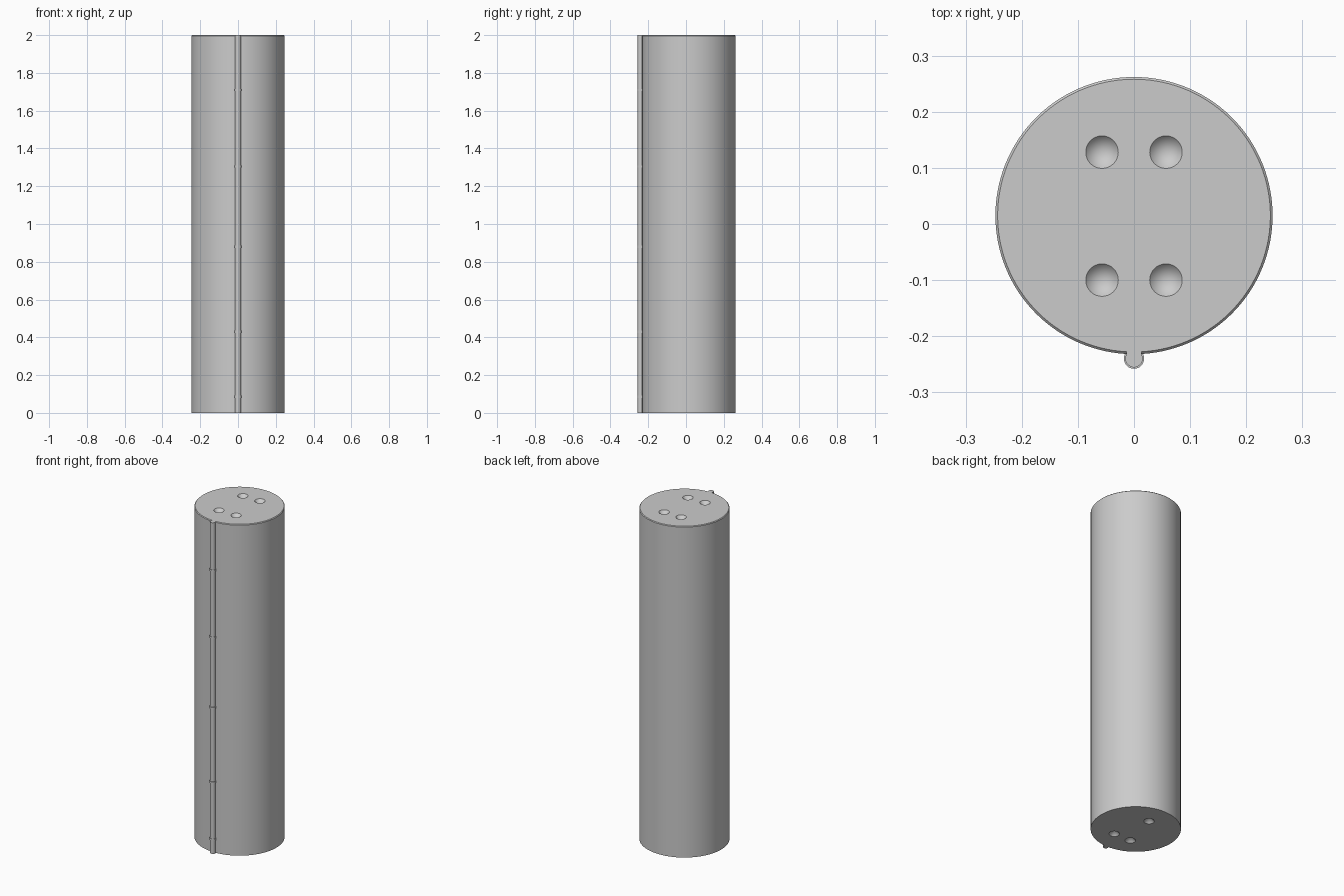
import bpy, bmesh, math
from mathutils import Matrix

cube = bpy.data.objects.get("Cube")
if cube:
    bpy.data.objects.remove(cube, do_unlink=True)

HEIGHT = 2.0
BODY_R, BODY_Y = 0.247, 0.015
TUBE_R, TUBE_Y = 0.0155, -0.24
CLIP_R = 0.018
BEVEL = 0.004

grey = bpy.data.materials.new("plain grey")
grey.use_nodes = True
color = (0.6, 0.6, 0.6, 1)
grey.diffuse_color = color
grey.node_tree.nodes["Principled BSDF"].inputs["Base Color"].default_value = color


def make_object(name, bm):
    bmesh.ops.recalc_face_normals(bm, faces=bm.faces)
    mesh = bpy.data.meshes.new(name)
    bm.to_mesh(mesh)
    bm.free()
    mesh.materials.append(grey)
    obj = bpy.data.objects.new(name, mesh)
    bpy.context.collection.objects.link(obj)
    return obj


def smooth(obj):
    bpy.ops.object.select_all(action="DESELECT")
    obj.select_set(True)
    bpy.context.view_layer.objects.active = obj
    bpy.ops.object.shade_smooth_by_angle(angle=math.radians(30))


def outline(body_r):
    """Round body with a small round rib joined to its front."""
    gap = 0.013 / body_r
    start = -math.pi / 2 + gap
    points = []
    for i in range(121):
        a = start + (2 * math.pi - 2 * gap) * i / 120
        points.append((body_r * math.cos(a), BODY_Y + body_r * math.sin(a)))
    for i in range(25):
        a = math.radians(155 + 230 * i / 24)
        points.append((TUBE_R * math.cos(a), TUBE_Y + TUBE_R * math.sin(a)))
    return points


# Column with its front rib, bevelled at the top rim
bm = bmesh.new()
rings = []
for body_r, z in ((BODY_R, 0), (BODY_R, HEIGHT - BEVEL), (BODY_R - BEVEL, HEIGHT)):
    rings.append([bm.verts.new((x, y, z)) for x, y in outline(body_r)])
for low, high in zip(rings, rings[1:]):
    for i in range(len(low)):
        j = (i + 1) % len(low)
        bm.faces.new((low[i], low[j], high[j], high[i]))
bm.faces.new(rings[0][::-1])
bm.faces.new(rings[-1])
column = make_object("column", bm)

# Conical holes: four in the top, three in the bottom
HOLE_R, HOLE_DEPTH, EXTRA = 0.029, 0.035, 0.005
top_holes = [(x, y) for x in (-0.057, 0.057) for y in (-0.1, 0.128)]
bottom_holes = [(0, 0.128), (-0.057, -0.1), (0.057, -0.1)]
bm = bmesh.new()
length = HOLE_DEPTH + EXTRA
for holes, z, side in ((top_holes, HEIGHT, 1), (bottom_holes, 0, -1)):
    for x, y in holes:
        center = Matrix.Translation((x, y, z + side * (EXTRA - length / 2)))
        if side > 0:
            center = center @ Matrix.Rotation(math.pi, 4, "X")
        bmesh.ops.create_cone(bm, cap_ends=True, segments=32, depth=length,
                              radius1=HOLE_R * length / HOLE_DEPTH, radius2=0,
                              matrix=center)
cutter = make_object("hole_cutter", bm)
cutter.hide_render = True
cut = column.modifiers.new("holes", "BOOLEAN")
cut.operation = "DIFFERENCE"
cut.solver = "EXACT"
cut.object = cutter
bpy.context.view_layer.objects.active = column
bpy.ops.object.modifier_apply(modifier=cut.name)
bpy.data.objects.remove(cutter, do_unlink=True)
smooth(column)

# Thin clips around the rib
for number, z in enumerate((0.085, 0.43, 0.88, 1.305, 1.71), 1):
    bm = bmesh.new()
    bmesh.ops.create_cone(bm, cap_ends=True, segments=32, depth=0.012,
                          radius1=CLIP_R, radius2=CLIP_R,
                          matrix=Matrix.Translation((0, TUBE_Y, z)))
    smooth(make_object(f"rib_clip_{number}", bm))
